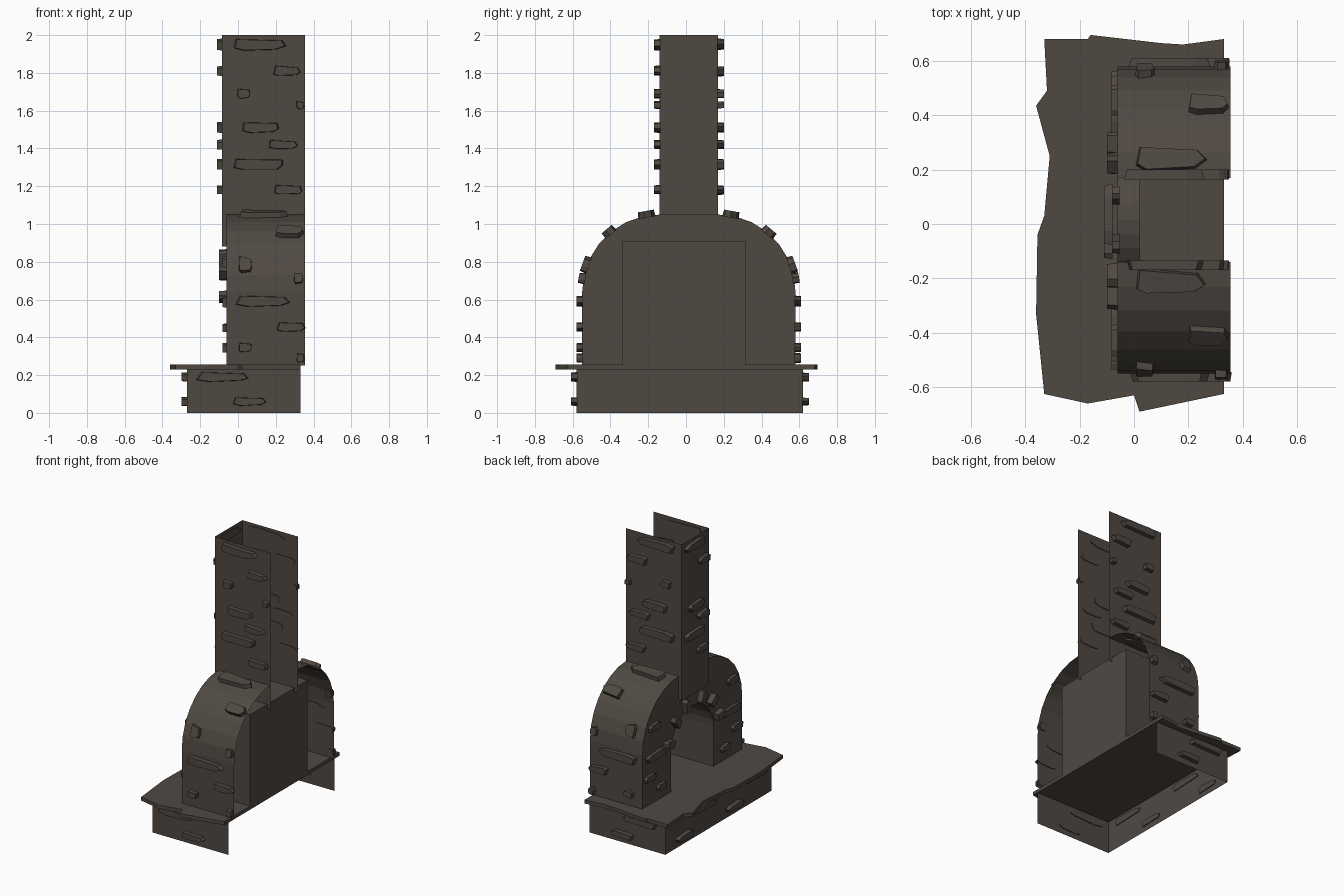
import bpy, bmesh, math, random
from mathutils import Vector

if "Cube" in bpy.data.objects:
    bpy.data.objects.remove(bpy.data.objects["Cube"])

random.seed(4)
stone = bpy.data.materials.new("dark brown stone")
stone.diffuse_color = (0.08, 0.066, 0.055, 1)
stone.use_nodes = True
stone.node_tree.nodes["Principled BSDF"].inputs["Base Color"].default_value = stone.diffuse_color
MID = 0.015  # mirror line of the chimney and hearth body along y


def finish(name, bm):
    bmesh.ops.recalc_face_normals(bm, faces=bm.faces)
    me = bpy.data.meshes.new(name)
    bm.to_mesh(me)
    bm.free()
    me.materials.append(stone)
    ob = bpy.data.objects.new(name, me)
    bpy.context.collection.objects.link(ob)
    return ob


def sheet(name, a, b):
    """Strip of quads between two equally long point rows."""
    bm = bmesh.new()
    va = [bm.verts.new(p) for p in a]
    vb = [bm.verts.new(p) for p in b]
    for i in range(len(a) - 1):
        bm.faces.new((va[i], va[i + 1], vb[i + 1], vb[i]))
    return finish(name, bm)


def u_wall(name, x0, x1, y0, y1, z0, z1):
    """Three walls, open at the back, top and bottom."""
    path = [(x1, y0), (x0, y0), (x0, y1), (x1, y1)]
    return sheet(name, [(x, y, z0) for x, y in path], [(x, y, z1) for x, y in path])


def add_stone(bm, c, u, n, w, h, d=0.03):
    """Chipped six-sided stone lying on a wall with normal n, long way u."""
    c, u, n = Vector(c), Vector(u).normalized(), Vector(n).normalized()
    v = n.cross(u)
    shape = [(-.5, -.3), (-.3, -.5), (.35, -.42), (.5, -.1), (.42, .38), (-.45, .5)]
    pts = []
    for a, b in shape:
        pts.append(c + u * w * (a + random.uniform(-.04, .04)) + v * h * (b + random.uniform(-.05, .05)))
    low = [bm.verts.new(p - n * 0.006) for p in pts]
    top = [bm.verts.new(c + (p - c) * 0.93 + n * d) for p in pts]
    bm.faces.new(top)
    bm.faces.new(low[::-1])
    for i in range(6):
        j = (i + 1) % 6
        bm.faces.new((low[i], low[j], top[j], top[i]))


# Base plinth and ragged hearth slab
u_wall("base_plinth", -0.27, 0.33, -0.58, 0.62, 0, 0.235)
outline = [(.33, .68), (.18, .66), (.1, .665), (-.16, .695), (-.17, .68), (-.33, .68),
           (-.32, .49), (-.36, .435), (-.31, .25), (-.33, .03), (-.355, -.04),
           (-.36, -.33), (-.33, -.625), (-.17, -.66), (0, -.63), (.02, -.69), (.33, -.625)]
bm = bmesh.new()
f = bm.faces.new([bm.verts.new((x, y, 0.23)) for x, y in outline])
up = bmesh.ops.extrude_face_region(bm, geom=[f])["geom"]
bmesh.ops.translate(bm, vec=(0, 0, 0.025), verts=[g for g in up if isinstance(g, bmesh.types.BMVert)])
finish("hearth_slab", bm)

# Rounded body shells on both sides of the chimney
N = 7


def arc(s):
    pts = [(MID + s * 0.565, 0.25)]
    for i in range(N + 1):
        t = math.pi / 2 * i / N
        pts.append((MID + s * (0.155 + 0.41 * math.cos(t)), 0.64 + 0.41 * math.sin(t)))
    return pts


for s, side in ((1, "left"), (-1, "right")):
    p = arc(s)
    sheet(f"body_shell_{side}", [(-0.06, y, z) for y, z in p], [(0.355, y, z) for y, z in p])

# Front wall with arched opening, and the firebox tunnel behind it
W, SPRING = 0.24, 0.54


def opening(s):
    pts = [(MID + s * W, 0.25)]
    for i in range(N + 1):
        t = math.pi / 2 * i / N
        pts.append((MID + s * W * math.cos(t), SPRING + W * math.sin(t)))
    return pts


outer = arc(1) + arc(-1)[::-1]
inner = opening(1) + opening(-1)[::-1]
sheet("body_front_wall", [(-0.06, y, z) for y, z in outer], [(-0.06, y, z) for y, z in inner])
sheet("firebox_tunnel", [(-0.06, y, z) for y, z in inner], [(0.328, y, z) for y, z in inner])

# Firebox casing: back, top and sides
bm = bmesh.new()
bmesh.ops.create_cube(bm, size=1)
for v in bm.verts:
    v.co = (0.175 + v.co.x * 0.31, -0.01 + v.co.y * 0.65, 0.58 + v.co.z * 0.66)
bmesh.ops.delete(bm, geom=[f for f in bm.faces if f.normal.x < -0.5 or f.normal.z < -0.5], context="FACES_ONLY")
finish("firebox_casing", bm)

# Chimney stack
u_wall("chimney", -0.085, 0.355, -0.14, 0.17, 0.88, 2.0)

# Stones on the sides: (x, z, width, height)
chimney_rows = [(.11, 1.95, .28, .06), (.26, 1.81, .15, .055), (.03, 1.69, .07, .05), (.12, 1.51, .2, .06),
                (.24, 1.42, .15, .05), (.11, 1.315, .28, .06), (.27, 1.18, .15, .05), (.33, 1.63, .04, .04)]
body_rows = [(.13, .59, .28, .06), (.28, .455, .15, .05), (.04, .345, .07, .05), (.33, .29, .04, .05)]
base_rows = [(-.08, .19, .27, .05), (.06, .06, .17, .045)]
bm_c, bm_b, bm_p = bmesh.new(), bmesh.new(), bmesh.new()
for s in (1, -1):
    n = (0, s, 0)
    for bm, rows, y in ((bm_c, chimney_rows, MID + s * 0.155), (bm_b, body_rows, MID + s * 0.565),
                        (bm_p, base_rows, 0.02 + s * 0.6)):
        for x, z, w, h in rows:
            add_stone(bm, (x, y, z), (1, 0, 0), n, w, h)
    # Stones on the rounded shoulders: (x, angle, width, height)
    for x, deg, w, h in ((.13, 80, .27, .09), (.27, 50, .15, .08), (.04, 20, .07, .09), (.32, 10, .05, .06)):
        t = math.radians(deg)
        d = (0, s * math.cos(t), math.sin(t))
        add_stone(bm_b, (x, MID + s * 0.155 + 0.405 * d[1], 0.64 + 0.405 * d[2]), (1, 0, 0), d, w, h)
    # Stones on the body front
    for y, z, w, h in ((.42, .59, .22, .06), (.49, .45, .12, .05), (.36, .345, .1, .05), (.44, .8, .12, .06)):
        add_stone(bm_b, (-0.06, MID + s * y, z), (0, 1, 0), (-1, 0, 0), w, h, 0.022)

# Stones on the chimney front and plinth front
for y, z, w, h in ((.03, 1.95, .22, .06), (-.07, 1.81, .12, .05), (.02, 1.51, .16, .06), (-.06, 1.42, .12, .05),
                   (.04, 1.315, .22, .06), (-.05, 1.18, .12, .05)):
    add_stone(bm_c, (-0.085, y, z), (0, 1, 0), (-1, 0, 0), w, h, 0.025)
for y, z, w in ((-.38, .19, .25), (-.15, .06, .18), (.2, .19, .27), (.42, .06, .18)):
    add_stone(bm_p, (-0.27, y, z), (0, 1, 0), (-1, 0, 0), w, .045)
finish("chimney_stones", bm_c)
finish("body_stones", bm_b)
finish("plinth_stones", bm_p)

# Wedge stones fanned round the arch
bm = bmesh.new()
for deg in (15, 45, 72, 108, 135, 165):
    t = math.radians(deg)
    d = Vector((0, math.cos(t), math.sin(t)))
    add_stone(bm, Vector((-0.06, MID, SPRING)) + d * (W + 0.055), d, (-1, 0, 0), .09, .06, 0.04)
finish("arch_stones", bm)
